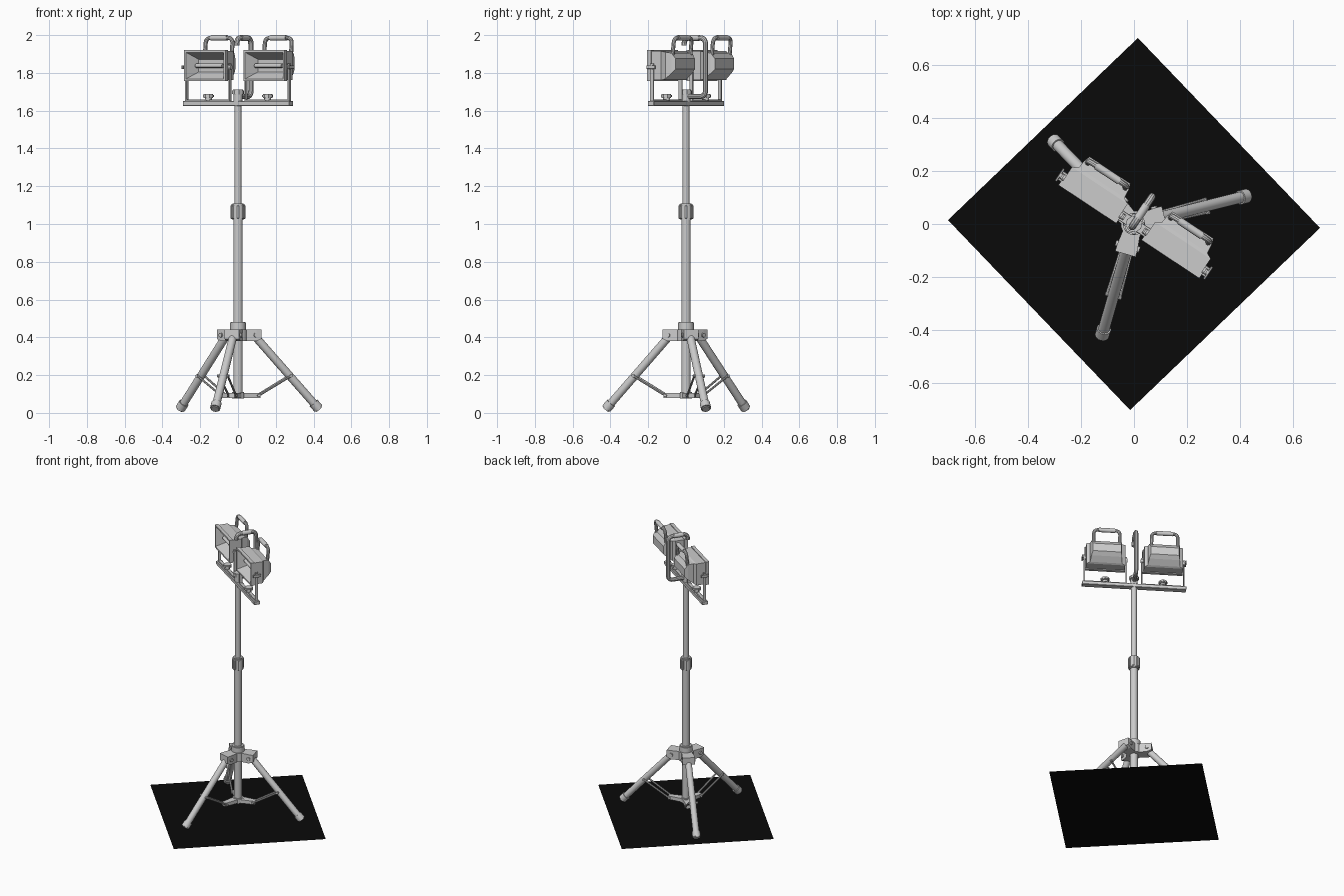
import bpy, bmesh, math
from mathutils import Matrix, Vector

if "Cube" in bpy.data.objects:
    bpy.data.objects.remove(bpy.data.objects["Cube"])

I = Matrix.Identity(4)
HEAD = Matrix.Rotation(math.radians(-33.5), 4, 'Z')   # heading of the lamp bar


def finish(name, bm, frame=I, smooth=False):
    bmesh.ops.recalc_face_normals(bm, faces=bm.faces)
    me = bpy.data.meshes.new(name)
    bm.to_mesh(me)
    bm.free()
    me.transform(frame)
    ob = bpy.data.objects.new(name, me)
    bpy.context.collection.objects.link(ob)
    if smooth:
        bpy.ops.object.select_all(action='DESELECT')
        ob.select_set(True)
        bpy.context.view_layer.objects.active = ob
        bpy.ops.object.shade_smooth_by_angle(angle=math.radians(35))
    return ob


def box(name, lo, hi, frame=I, bevel=0.0):
    bm = bmesh.new()
    lo, hi = Vector(lo), Vector(hi)
    m = Matrix.Translation((lo + hi) / 2) @ Matrix.Diagonal((*(hi - lo), 1))
    bmesh.ops.create_cube(bm, size=1, matrix=m)
    if bevel:
        bmesh.ops.bevel(bm, geom=bm.edges[:], offset=bevel, segments=1, affect='EDGES')
    return finish(name, bm, frame)


def rod(name, p, q, r, frame=I, n=20, bevel=0.0):
    bm = bmesh.new()
    p, q = Vector(p), Vector(q)
    m = Matrix.Translation((p + q) / 2) @ (q - p).to_track_quat('Z', 'Y').to_matrix().to_4x4()
    bmesh.ops.create_cone(bm, cap_ends=True, segments=n, radius1=r, radius2=r,
                          depth=(q - p).length, matrix=m)
    if bevel:
        caps = {e for f in bm.faces if len(f.verts) > 4 for e in f.edges}
        bmesh.ops.bevel(bm, geom=list(caps), offset=bevel, segments=2, affect='EDGES')
    return finish(name, bm, frame, True)


def loft(name, rings, frame=I):
    """Skin a list of equal-length point rings and cap both ends."""
    bm = bmesh.new()
    vs = [[bm.verts.new(p) for p in ring] for ring in rings]
    n = len(vs[0])
    for a, b in zip(vs, vs[1:]):
        for i in range(n):
            bm.faces.new((a[i], a[(i + 1) % n], b[(i + 1) % n], b[i]))
    bm.faces.new(vs[0])
    bm.faces.new(vs[-1])
    return finish(name, bm, frame)


def tube(name, pts, r, frame=I, bend=0.03):
    """Round tube along a path with rounded corners."""
    pts = [Vector(p) for p in pts]
    path = [pts[0]]
    for a, c, b in zip(pts, pts[1:], pts[2:]):
        s, e = c + (a - c).normalized() * bend, c + (b - c).normalized() * bend
        for i in range(7):
            t = i / 6
            path.append(s * (1 - t) ** 2 + c * 2 * t * (1 - t) + e * t * t)
    path.append(pts[-1])
    cu = bpy.data.curves.new(name, 'CURVE')
    cu.dimensions, cu.bevel_depth, cu.bevel_resolution, cu.use_fill_caps = '3D', r, 3, True
    sp = cu.splines.new('POLY')
    sp.points.add(len(path) - 1)
    for sp_pt, p in zip(sp.points, path):
        sp_pt.co = (*p, 1)
    tmp = bpy.data.objects.new(name + "_path", cu)
    bm = bmesh.new()
    bpy.context.collection.objects.link(tmp)
    me = tmp.to_mesh()
    bm.from_mesh(me)
    tmp.to_mesh_clear()
    bpy.data.objects.remove(tmp)
    return finish(name, bm, frame, True)


# dark square mat under the stand
mat = bpy.data.materials.new("mat_black")
mat.diffuse_color = (0.003, 0.003, 0.003, 1)
mat.use_nodes = True
mat.node_tree.nodes["Principled BSDF"].inputs["Base Color"].default_value = mat.diffuse_color
bm = bmesh.new()
bmesh.ops.create_grid(bm, x_segments=1, y_segments=1, size=0.497,
                      matrix=Matrix.Translation((0, 0, 0.002)) @ Matrix.Rotation(math.radians(43.8), 4, 'Z'))
finish("floor_mat", bm).data.materials.append(mat)

# telescopic pole
rod("lower_pole", (0, 0, 0.075), (0, 0, 1.03), 0.025, n=24)
rod("upper_pole", (0, 0, 1.0), (0, 0, 1.635), 0.0185, n=24)
rod("pole_collar", (0, 0, 1.02), (0, 0, 1.108), 0.036, n=24, bevel=0.006)
for i in range(8):
    box("collar_rib", (0.03, -0.007, 1.03), (0.04, 0.007, 1.098),
        Matrix.Rotation(i * math.pi / 4, 4, 'Z'), 0.002)
rod("tripod_collar", (0, 0, 0.43), (0, 0, 0.482), 0.042, n=24, bevel=0.004)
rod("tripod_hub", (0, 0, 0.38), (0, 0, 0.442), 0.05, n=24)
rod("spreader_hub", (0, 0, 0.075), (0, 0, 0.11), 0.036, n=24, bevel=0.004)

# three legs with hub arms, braces and rubber feet
for k in range(3):
    F = Matrix.Rotation(math.radians(14 + 120 * k), 4, 'Z')
    top, end = Vector((0.075, 0, 0.425)), Vector((0.442, 0, 0.0195))
    d = (end - top).normalized()
    loft("hub_arm", [[(x, -w, z0), (x, w, z0), (x, w, 0.442), (x, -w, 0.442)]
                     for x, w, z0 in ((0.02, 0.032, 0.38), (0.09, 0.04, 0.38), (0.118, 0.04, 0.392))], F)
    rod("leg_pivot", (0.088, -0.047, 0.412), (0.088, 0.047, 0.412), 0.012, F, 12)
    rod("leg", top, end - d * 0.02, 0.0215, F)
    rod("leg_foot", end - d * 0.05, end, 0.027, F, bevel=0.006)
    loft("spreader_arm", [[(x, -w, z0), (x, w, z0), (x, w, z1), (x, -w, z1)]
                          for x, w, z0, z1 in ((0.02, 0.026, 0.08, 0.105), (0.12, 0.016, 0.08, 0.104))], F)
    for s in (-1, 1):
        rod("leg_brace", (0.108, s * 0.02, 0.092), (0.285, s * 0.025, 0.197), 0.006, F, 8)
    rod("spreader_pin", (0.108, -0.027, 0.092), (0.108, 0.027, 0.092), 0.008, F, 10)
    rod("brace_pin", (0.283, -0.032, 0.196), (0.283, 0.032, 0.196), 0.008, F, 10)

# cross bar and central carrying hook
box("lamp_bar", (-0.338, -0.02, 1.626), (0.338, 0.02, 1.65), HEAD, 0.002)
rod("bar_clamp", (0, 0, 1.645), (0, 0, 1.69), 0.024, HEAD, 16, 0.004)
rod("bar_knob", (0, 0, 1.685), (0, 0, 1.712), 0.032, HEAD, 8, 0.004)
tube("carry_hook", [(0, 0, 1.675), (0, 0.124, 1.675), (0, 0.124, 1.985), (0, -0.012, 1.985), (0, -0.012, 1.945)],
     0.014, HEAD, 0.035)
rod("hook_grip", (0, 0.025, 1.985), (0, 0.087, 1.985), 0.0155, HEAD, 16, 0.002)

# two work lamps: (depth, half width, bottom, top) rings from the recess out to the back
SHELL = ((0.035, 0.085, 1.805, 1.872), (-0.035, 0.12, 1.768, 1.909), (-0.035, 0.131, 1.757, 1.92),
         (-0.012, 0.131, 1.757, 1.92), (-0.012, 0.126, 1.762, 1.915), (0.05, 0.126, 1.762, 1.915),
         (0.062, 0.104, 1.768, 1.91), (0.098, 0.1, 1.797, 1.905), (0.12, 0.092, 1.82, 1.875))
for side in (-1, 1):
    F = HEAD @ Matrix.Translation((side * 0.188, 0, 0))
    loft("lamp_housing", [[(-w, y, a), (w, y, a), (w, y, b), (-w, y, b)] for y, w, a, b in SHELL], F)
    rod("lamp_bulb", (-0.085, 0.01, 1.838), (0.085, 0.01, 1.838), 0.011, F, 14)
    tube("lamp_handle", [(-0.085, 0.095, 1.885), (-0.085, 0.105, 1.985), (0.085, 0.105, 1.985), (0.085, 0.095, 1.885)],
         0.011, F, 0.03)
    rod("handle_grip", (-0.053, 0.105, 1.985), (0.053, 0.105, 1.985), 0.0145, F, 16, 0.002)
    # mounting yoke and its fasteners
    box("yoke_base", (-0.141, -0.01, 1.65), (0.141, 0.01, 1.658), F)
    rod("yoke_bolt", (0, 0, 1.655), (0, 0, 1.672), 0.018, F, 12)
    rod("yoke_knob", (0, 0, 1.668), (0, 0, 1.688), 0.03, F, 8, 0.004)
    for s in (-1, 1):
        x0, x1 = sorted((s * 0.133, s * 0.141))
        box("yoke_arm", (x0, -0.01, 1.65), (x1, 0.01, 1.85), F)
        rod("lamp_pivot", (s * 0.12, 0, 1.83), (s * 0.146, 0, 1.83), 0.012, F, 12)
    box("pivot_wing", *((-0.152, -0.028, 1.82), (-0.143, 0.028, 1.84)) if side < 0 else
        ((0.143, -0.028, 1.82), (0.152, 0.028, 1.84)), F, 0.002)
